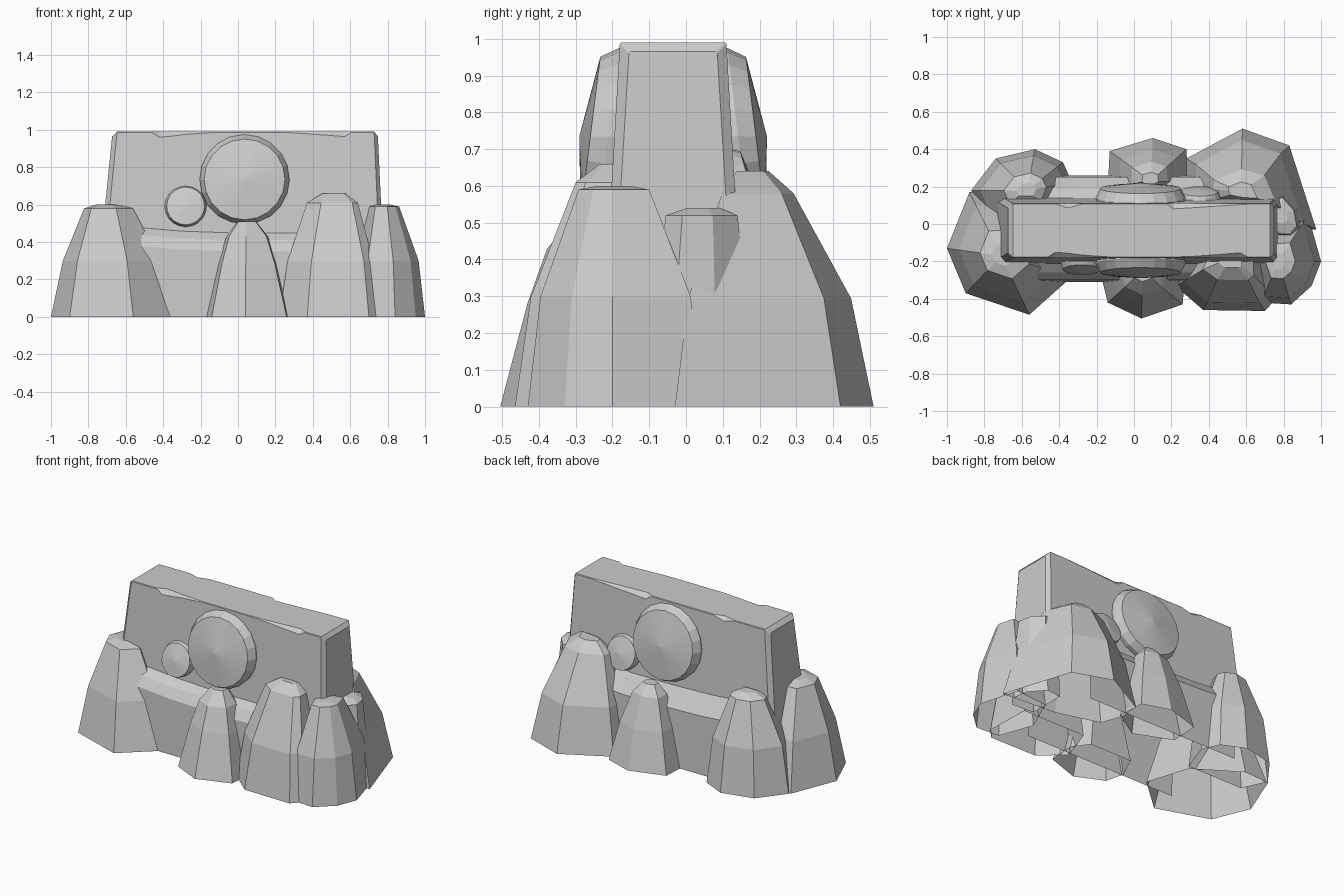
import bpy, bmesh, math

if "Cube" in bpy.data.objects:
    bpy.data.objects.remove(bpy.data.objects["Cube"])

# One stone colour for everything
stone = bpy.data.materials.new("stone grey")
stone.use_nodes = True
grey = (0.6, 0.6, 0.6, 1)
stone.diffuse_color = grey
stone.node_tree.nodes["Principled BSDF"].inputs["Base Color"].default_value = grey


def finish(name, bm):
    bmesh.ops.recalc_face_normals(bm, faces=bm.faces[:])
    mesh = bpy.data.meshes.new(name)
    bm.to_mesh(mesh)
    bm.free()
    mesh.materials.append(stone)
    obj = bpy.data.objects.new(name, mesh)
    bpy.context.collection.objects.link(obj)


def loft(name, rings, closed=True, cap_start=False, cap_end=False):
    """Skin a list of equal-length point rings, or open strips."""
    bm = bmesh.new()
    loops = [[bm.verts.new(p) for p in ring] for ring in rings]
    n = len(loops[0])
    for a, b in zip(loops, loops[1:]):
        for i in range(n if closed else n - 1):
            j = (i + 1) % n
            bm.faces.new((a[i], a[j], b[j], b[i]))
    if cap_start:
        bm.faces.new(loops[0][::-1])
    if cap_end:
        bm.faces.new(loops[-1])
    finish(name, bm)


def boulder(name, outline, peak, mid=0.8, shoulder=0.32, mid_z=0.5, drop=0.05, widen=1):
    """Open-bottomed faceted rock narrowing from its footprint to a blunt peak."""
    px, py, pz = peak
    levels = [(1, 1, 0), (mid, 1, pz * mid_z), (shoulder, widen, pz - drop),
              (shoulder * 0.45, widen, pz)]
    rings = [[(px + (x - px) * s * w, py + (y - py) * s, z) for x, y in outline]
             for s, w, z in levels]
    loft(name, rings, cap_end=True)


# Upright slab: cross-sections along x, tapering upward, with chipped top edges
def slab_section(x, chip_front, chip_back, inset):
    def point(y, z):
        taper = 1 - 0.1 * (z - 0.6)
        return (0.3 + (x - 0.3) * taper, y, z)
    top = 0.99 - inset
    f, b = -0.18 + inset, 0.11 - inset
    return [point(f - 0.04, 0.3), point(f - chip_front * 0.05, top - 0.004 - chip_front),
            point(f + 0.004 + chip_front, top), point(b - 0.004 - chip_back, top),
            point(b + chip_back * 0.05, top - 0.004 - chip_back), point(b + 0.04, 0.3)]


sections = [(-0.71, 0, 0, 0.025), (-0.685, 0, 0, 0), (-0.49, 0, 0, 0),
            (-0.45, 0.025, 0, 0), (-0.38, 0.02, 0.02, 0), (-0.3, 0.01, 0, 0),
            (-0.15, 0, 0, 0), (0.17, 0, 0, 0), (0.21, 0, 0.025, 0),
            (0.3, 0.002, 0.02, 0), (0.58, 0.022, 0.002, 0),
            (0.62, 0, 0, 0), (0.745, 0, 0, 0), (0.765, 0, 0, 0.025)]
loft("slab", [slab_section(*s) for s in sections], closed=False, cap_start=True, cap_end=True)

# Sloping plinth around the foot of the slab, open underneath
plinth = [(-0.31, 0), (-0.3, 0.36), (-0.26, 0.42), (-0.17, 0.49),
          (0.1, 0.49), (0.19, 0.46), (0.25, 0.38), (0.26, 0)]
loft("plinth", [[(x, y, z + (dz if z else 0)) for y, z in plinth]
                for x, dz in ((-0.55, 0.02), (-0.3, 0), (0, -0.01), (0.3, -0.01), (0.55, 0.02))],
     closed=False)


# Round studs with shallow cone faces, the back pair turned half round
def stud(name, x, z, radius, side, rim, depth):
    face = -0.18 if side < 0 else 0.11
    tilt = 0.03 * side
    rings = []
    for r, d in ((radius * 0.97, -0.05), (radius, rim * 0.4), (radius * 0.9, rim)):
        ring = []
        for i in range(20):
            a = math.tau * i / 20
            dz = r * math.sin(a)
            ring.append((x + r * math.cos(a), face + side * d - tilt * dz / radius, z + dz))
        rings.append(ring)
    bm = bmesh.new()
    loops = [[bm.verts.new(p) for p in ring] for ring in rings]
    apex = bm.verts.new((x, face + side * depth, z))
    for i in range(20):
        j = (i + 1) % 20
        for a, b in zip(loops, loops[1:]):
            bm.faces.new((a[i], a[j], b[j], b[i]))
        bm.faces.new((loops[-1][i], loops[-1][j], apex))
    finish(name, bm)


for label, side in (("front", -1), ("back", 1)):
    stud(label + "_large_stud", 0.035, 0.735, 0.24, side, 0.08, 0.11)
    stud(label + "_small_stud", 0.035 + 0.315 * side, 0.593, 0.112, side, 0.065, 0.08)

# Boulders ringed around the slab
boulder("front_right_boulder",
        [(-1, -.13), (-.9, -.37), (-.56, -.485), (-.33, -.28), (-.42, 0), (-.7, .18), (-.88, .17)],
        (-.71, -.17, .6), 0.78, 0.39, 0.5, 0.02)
boulder("front_middle_boulder",
        [(-.17, -.3), (-.14, -.42), (.04, -.505), (.26, -.43), (.275, -.25), (.2, -.15), (-.1, -.15)],
        (.045, -.25, .51), 0.71, 0.5, 0.55, 0.08)
boulder("front_left_boulder",
        [(.22, -.33), (.37, -.46), (.7, -.465), (.76, -.4), (.75, -.1), (.3, -.1)],
        (.52, -.18, .66), 0.85, 0.42, 0.45, 0.05, 1.2)
boulder("left_end_boulder",
        [(1, -.2), (.95, -.33), (.84, -.43), (.68, -.42), (.6, -.2), (.7, .03), (.93, .05)],
        (.77, -.2, .6), 0.85, 0.4, 0.5, 0.01)
boulder("back_left_boulder",
        [(.27, .22), (.28, .35), (.58, .51), (.83, .42), (.975, -.03), (.6, 0), (.32, .08)],
        (.57, .17, .64), 0.82, 0.36, 0.46, 0.06, 1.35)
boulder("back_middle_boulder",
        [(-.14, .2), (-.13, .39), (.1, .46), (.28, .4), (.29, .22), (.1, .1)],
        (.09, .23, .5), 0.74, 0.45, 0.5, 0.06)
boulder("back_right_boulder",
        [(-.33, .22), (-.38, .33), (-.53, .4), (-.74, .35), (-.87, .18), (-.8, .02), (-.4, .02)],
        (-.57, .18, .6), 0.85, 0.42, 0.5, 0.03)

# Small rock wedged against the left end
boulder("left_end_rock", [(.9, -.03), (.88, .08), (.8, .17), (.7, .16), (.7, -.08), (.85, -.09)],
        (.78, .05, .54), 0.93, 0.75, 0.6, 0.02)
